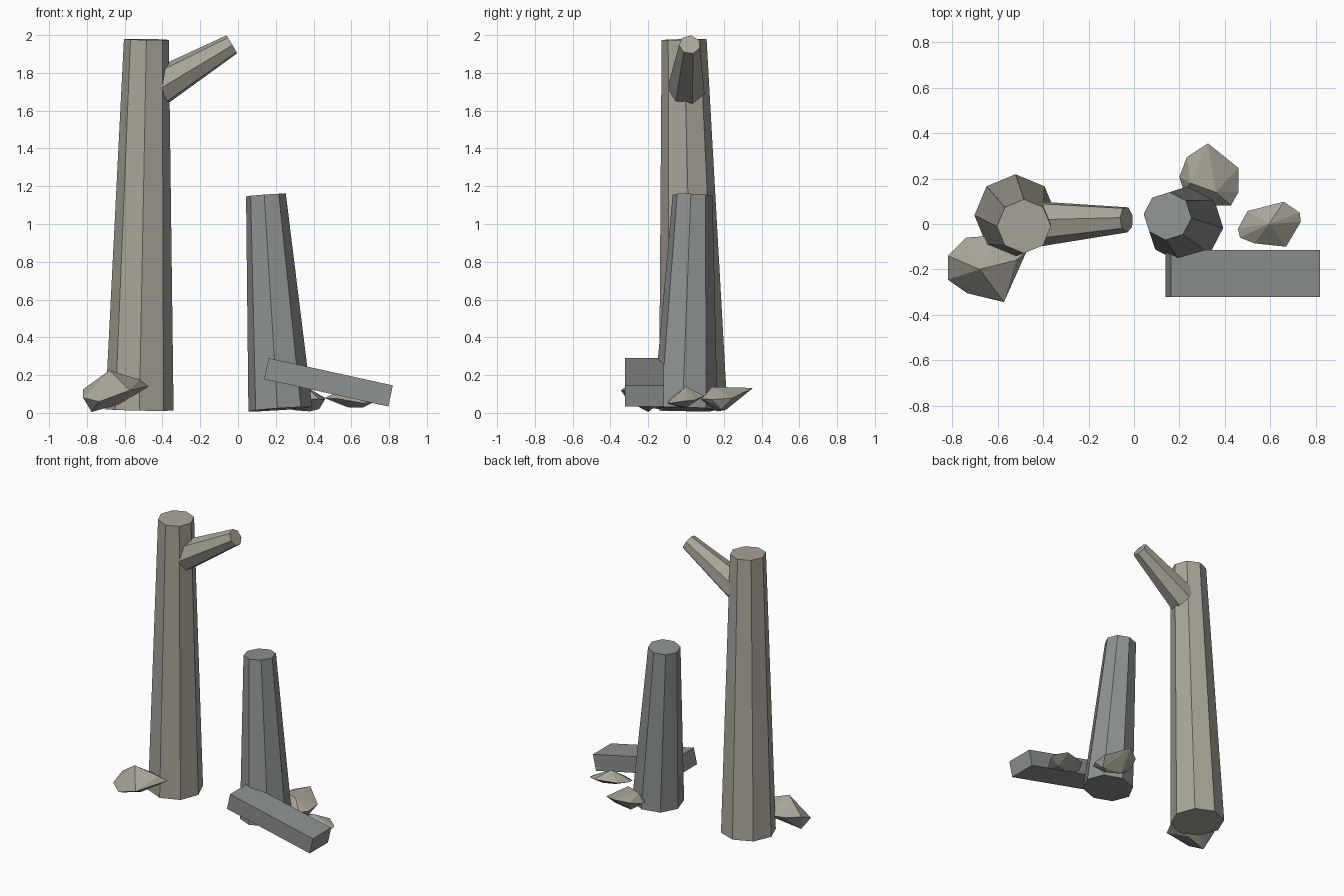
import bpy, bmesh
from math import cos, sin, tau, radians
from mathutils import Vector, Matrix

if "Cube" in bpy.data.objects:
    bpy.data.objects.remove(bpy.data.objects["Cube"])


def material(name, rgb):
    m = bpy.data.materials.new(name)
    m.diffuse_color = (*rgb, 1)
    m.use_nodes = True
    m.node_tree.nodes["Principled BSDF"].inputs["Base Color"].default_value = m.diffuse_color
    return m


WARM = material("warm_grey", (0.40, 0.375, 0.32))
COOL = material("cool_grey", (0.27, 0.29, 0.285))


def finish(name, bm, mat):
    bmesh.ops.recalc_face_normals(bm, faces=bm.faces[:])
    me = bpy.data.meshes.new(name)
    bm.to_mesh(me)
    bm.free()
    me.materials.append(mat)
    ob = bpy.data.objects.new(name, me)
    bpy.context.collection.objects.link(ob)
    return ob


def tapered(name, a, b, ra, rb, sides, phase, mat):
    """Tapered prism from a to b with end caps square to its axis."""
    a, b = Vector(a), Vector(b)
    d = (b - a).normalized()
    v = Vector((0, 1, 0))
    v = (v - d * v.dot(d)).normalized()
    u = v.cross(d)
    bm = bmesh.new()
    rings = []
    for c, r in ((a, ra), (b, rb)):
        rings.append([bm.verts.new(c + r * (cos(t) * u + sin(t) * v))
                      for t in (radians(phase) + tau * i / sides for i in range(sides))])
    lo, hi = rings
    for i in range(sides):
        j = (i + 1) % sides
        bm.faces.new((lo[i], lo[j], hi[j], hi[i]))
    bm.faces.new(lo)
    bm.faces.new(hi)
    return finish(name, bm, mat)


def rock(name, points):
    """Faceted boulder as the convex hull of a few points."""
    bm = bmesh.new()
    for p in points:
        bm.verts.new(p)
    res = bmesh.ops.convex_hull(bm, input=bm.verts[:])
    loose = [v for v in res["geom_interior"] if isinstance(v, bmesh.types.BMVert)]
    bmesh.ops.delete(bm, geom=loose, context='VERTS')
    return finish(name, bm, WARM)


# Tall trunk and its broken branch
tapered("tall_trunk", (-0.522, 0.038, 0.016), (-0.485, -0.01, 1.977), 0.181, 0.119, 8, 0, WARM)
tapered("branch_stub", (-0.42, 0.003, 1.722), (-0.033, 0.02, 1.95), 0.102, 0.057, 7, -34, WARM)

# Short leaning trunk
tapered("short_trunk", (0.224, -0.003, 0.02), (0.148, 0.035, 1.153), 0.17, 0.106, 8, -5, COOL)

# Fallen beam leaning on the ground
bm = bmesh.new()
bmesh.ops.create_cube(bm, size=1, matrix=Matrix.Translation((0.479, -0.219, 0.162))
                      @ Matrix.Rotation(radians(12.4), 4, 'Y')
                      @ Matrix.Diagonal((0.673, 0.207, 0.114, 1)))
finish("fallen_beam", bm, COOL)

# Boulders around the bases
rock("left_rock", [
    (-0.82, -0.14, 0.125), (-0.82, -0.245, 0.08), (-0.735, -0.305, 0.06),
    (-0.573, -0.344, 0.12), (-0.475, -0.125, 0.14), (-0.68, -0.20, 0.225),
    (-0.74, -0.06, 0.13), (-0.775, -0.20, 0.005), (-0.63, -0.19, 0.045),
    (-0.60, -0.05, 0.12), (-0.52, -0.16, 0.175)])
rock("back_rock", [
    (0.326, 0.355, 0.132), (0.233, 0.295, 0.11), (0.20, 0.207, 0.08),
    (0.22, 0.14, 0.07), (0.46, 0.247, 0.08), (0.46, 0.14, 0.07),
    (0.427, 0.082, 0.075), (0.36, 0.082, 0.07), (0.25, 0.18, 0.135),
    (0.36, 0.14, 0.138), (0.38, 0.165, 0.008), (0.29, 0.21, 0.015), (0.43, 0.19, 0.02)])
rock("right_rock", [
    (0.458, -0.02, 0.08), (0.50, 0.057, 0.09), (0.66, 0.098, 0.09),
    (0.73, 0.05, 0.07), (0.735, 0.01, 0.065), (0.67, -0.10, 0.05),
    (0.53, -0.085, 0.075), (0.467, -0.06, 0.075), (0.595, 0.0, 0.14),
    (0.58, -0.03, 0.03), (0.66, 0.0, 0.028)])
